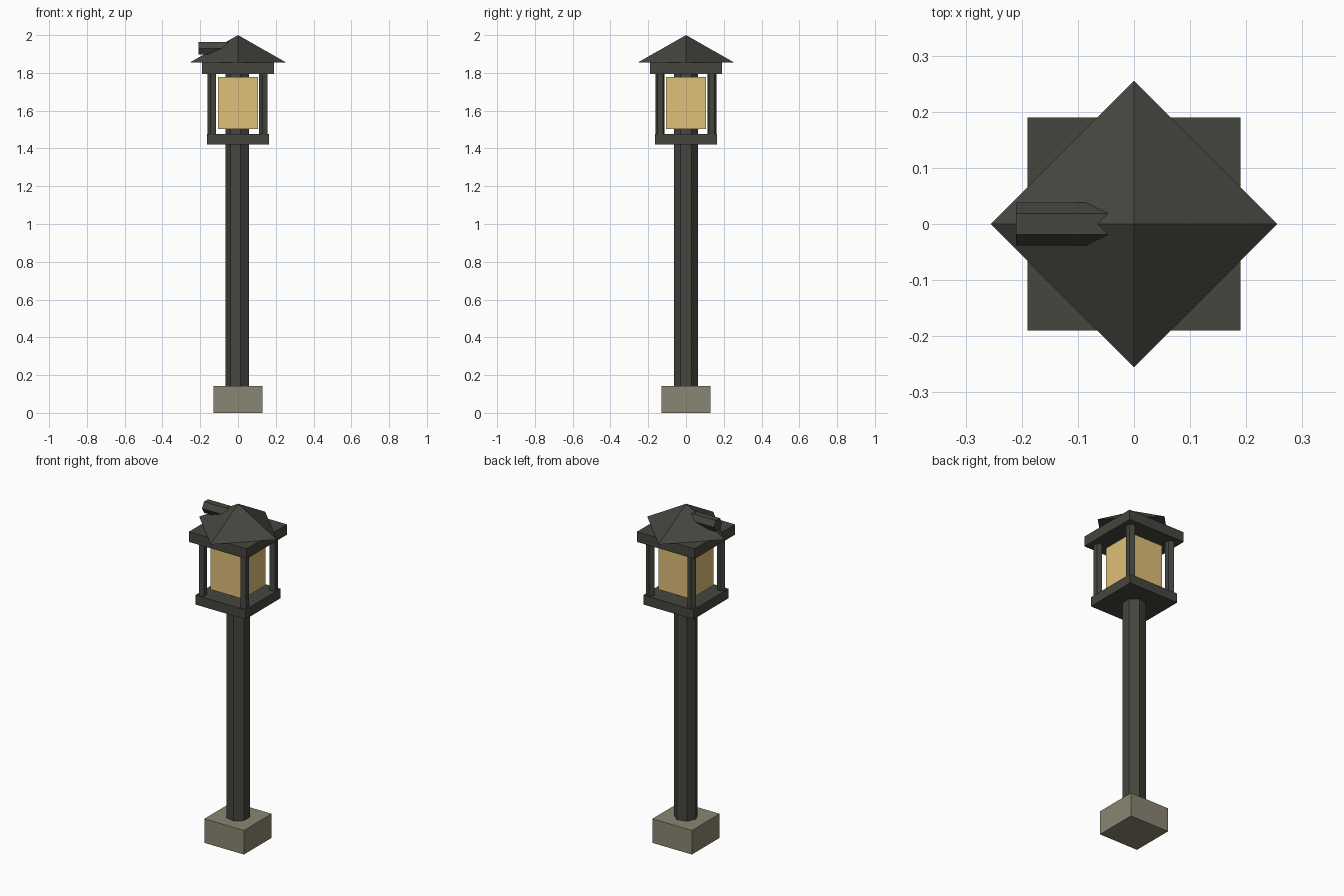
import bpy, bmesh, math
from mathutils import Matrix

if "Cube" in bpy.data.objects:
    bpy.data.objects.remove(bpy.data.objects["Cube"])


def material(name, rgb, alpha=1.0):
    lin = [((c / 255 + 0.055) / 1.055) ** 2.4 for c in rgb]
    m = bpy.data.materials.new(name)
    m.diffuse_color = (*lin, alpha)
    m.use_nodes = True
    m.node_tree.nodes["Principled BSDF"].inputs["Base Color"].default_value = m.diffuse_color
    return m


iron = material("dark iron", (69, 70, 63))
stone = material("grey stone", (138, 134, 115))
glass = material("warm glass", (224, 191, 120))


def finish(name, bm, mat):
    bmesh.ops.recalc_face_normals(bm, faces=bm.faces)
    me = bpy.data.meshes.new(name)
    bm.to_mesh(me)
    bm.free()
    me.materials.append(mat)
    ob = bpy.data.objects.new(name, me)
    bpy.context.collection.objects.link(ob)
    return ob


def block(name, half, z0, z1, mat):
    bm = bmesh.new()
    bmesh.ops.create_cube(bm, size=1, matrix=Matrix.Translation((0, 0, (z0 + z1) / 2))
                          @ Matrix.Diagonal((2 * half, 2 * half, z1 - z0, 1)))
    return finish(name, bm, mat)


def prism(name, sides, r0, r1, length, place, mat):
    # upright prism or cone with its first corner on local -x
    bm = bmesh.new()
    rings = []
    for r, z in ((r0, 0), (r1, length)):
        n = sides if r > 0 else 1
        rings.append([bm.verts.new((-r * math.cos(2 * math.pi * i / sides),
                                    -r * math.sin(2 * math.pi * i / sides), z))
                      for i in range(n)])
    low, high = rings
    bm.faces.new(low[::-1])
    if len(high) > 1:
        bm.faces.new(high)
    for i in range(sides):
        j = (i + 1) % sides
        if len(high) > 1:
            bm.faces.new((low[i], low[j], high[j], high[i]))
        else:
            bm.faces.new((low[i], low[j], high[0]))
    bm.transform(place)
    return finish(name, bm, mat)


T = Matrix.Translation

# Stone foot and seven-sided pole
block("stone_foot", 0.13, 0.0, 0.143, stone)
prism("pole", 7, 0.065, 0.065, 1.68, T((0, 0, 0.12)), iron)

# Lantern: tray, glass, corner posts and cap
block("lantern_tray", 0.165, 1.42, 1.476, iron)
block("lantern_glass", 0.107, 1.503, 1.777, glass)
for sx in (-1, 1):
    for sy in (-1, 1):
        prism("corner_post", 5, 0.025, 0.025, 0.33,
              T((sx * 0.137, sy * 0.137, 1.47)), iron)
block("lantern_cap", 0.19, 1.795, 1.855, iron)

# Pyramid roof turned with its corners on the axes
prism("roof", 4, 0.255, 0.0, 0.145, T((0, 0, 1.855)), iron)

# Six-sided bar sticking out of the roof towards -x, corners on +-y
prism("roof_bar", 6, 0.038, 0.038, 0.2,
      T((-0.21, 0, 1.93)) @ Matrix.Rotation(math.pi / 2, 4, 'Y')
      @ Matrix.Rotation(math.pi / 2, 4, 'Z'), iron)
